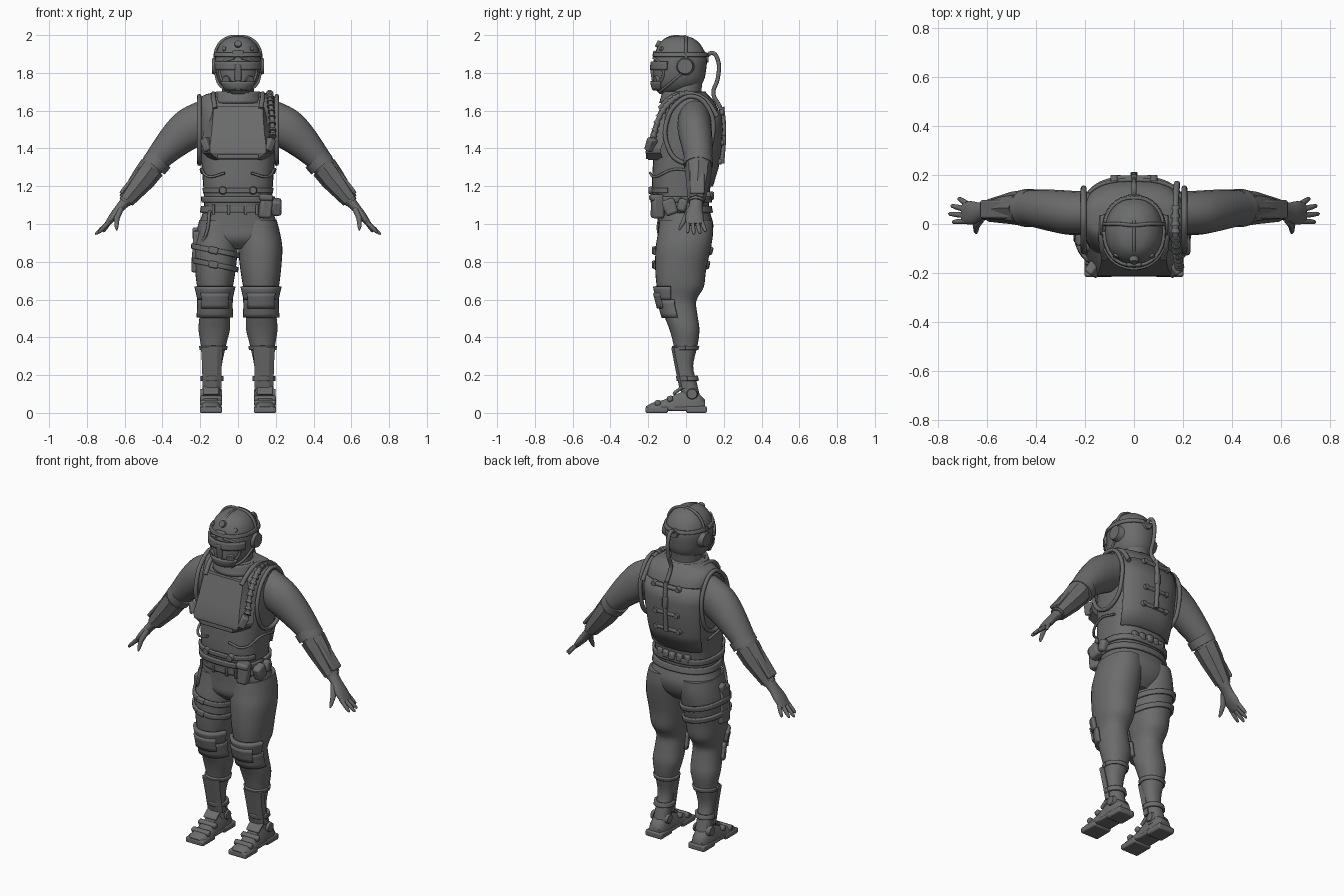
import bpy, bmesh, math
from mathutils import Vector, Matrix, Euler

cube = bpy.data.objects.get("Cube")
if cube:
    bpy.data.objects.remove(cube, do_unlink=True)

grey = bpy.data.materials.new("plain_grey")
grey.use_nodes = True
grey.diffuse_color = (0.15, 0.15, 0.15, 1)
grey.node_tree.nodes["Principled BSDF"].inputs["Base Color"].default_value = (0.15, 0.15, 0.15, 1)


# ---- helpers: all meshes are built in world space so they mirror about x = 0
def finish(name, bm, mirror=False, angle=40, thick=0, bevel=0):
    bmesh.ops.recalc_face_normals(bm, faces=bm.faces)
    me = bpy.data.meshes.new(name)
    bm.to_mesh(me)
    bm.free()
    ob = bpy.data.objects.new(name, me)
    bpy.context.scene.collection.objects.link(ob)
    me.materials.append(grey)
    if angle:
        for o in bpy.context.selected_objects:
            o.select_set(False)
        bpy.context.view_layer.objects.active = ob
        ob.select_set(True)
        bpy.ops.object.shade_smooth_by_angle(angle=math.radians(angle))
    if thick:
        m = ob.modifiers.new("thickness", "SOLIDIFY")
        m.thickness, m.offset = thick, 0
    if bevel:
        m = ob.modifiers.new("bevel", "BEVEL")
        m.width, m.segments = bevel, 2
    if mirror:
        ob.modifiers.new("mirror", "MIRROR")
    return ob


def loft(name, rings, closed=True, cap=True, **kw):
    bm = bmesh.new()
    vs = [[bm.verts.new(p) for p in r] for r in rings]
    n = len(vs[0])
    for a, b in zip(vs, vs[1:]):
        for i in range(n if closed else n - 1):
            j = (i + 1) % n
            bm.faces.new((a[i], a[j], b[j], b[i]))
    if closed and cap:
        bm.faces.new(vs[0])
        bm.faces.new(vs[-1])
    return finish(name, bm, **kw)


def smooth(rows, k=4):
    v = [Vector(r) for r in rows]
    out = []
    for i in range(len(v) - 1):
        a, b, c, d = v[max(i - 1, 0)], v[i], v[i + 1], v[min(i + 2, len(v) - 1)]
        for j in range(k):
            t = j / k
            out.append(b + (c - a) * (t / 2) + (a * 2 - b * 5 + c * 4 - d) * (t * t / 2)
                       + (b * 3 - a - c * 3 + d) * (t ** 3 / 2))
    return out + [v[-1]]


def oval(row, deg, p=2, off=0):
    z, cx, cy, rx, ry = row
    c, s = math.cos(math.radians(deg)), math.sin(math.radians(deg))
    f = lambda q: math.copysign(abs(q) ** (2 / p), q)
    return Vector((cx + (rx + off) * f(c), cy + (ry + off) * f(s), z))


def column(name, rows, p=2, n=32, **kw):
    return loft(name, [[oval(r, 360 * i / n, p) for i in range(n)] for r in rows], **kw)


def at(rows, z):
    for a, b in zip(rows, rows[1:]):
        if min(a[0], b[0]) <= z <= max(a[0], b[0]):
            return a.lerp(b, (z - a[0]) / ((b[0] - a[0]) or 1))
    return rows[-1]


# band hugging a column; -90 degrees is the front, tilt slants it along x
def wrap(name, rows, z0, z1, a0, a1, off=0.008, thick=0.014, tilt=0, p=2, **kw):
    rings = []
    for i in range(5):
        z = z0 + (z1 - z0) * i / 4
        ring = []
        for j in range(33):
            a = a0 + (a1 - a0) * j / 32
            zz = z + tilt * math.cos(math.radians(a))
            q = at(rows, zz).copy()
            q[0] = zz
            ring.append(oval(q, a, p, off))
        rings.append(ring)
    return loft(name, rings, closed=False, thick=thick, **kw)


def limb(name, rows, n=20, **kw):
    pts = [Vector(r[:3]) for r in rows]
    rings = []
    for i, r in enumerate(rows):
        t = (pts[min(i + 1, len(pts) - 1)] - pts[max(i - 1, 0)]).normalized()
        u = (Vector((0, 1, 0)) if abs(t.y) < 0.8 else Vector((1, 0, 0))).cross(t).normalized()
        w = t.cross(u)
        rings.append([pts[i] + u * r[3] * math.cos(math.tau * k / n) + w * r[4] * math.sin(math.tau * k / n)
                      for k in range(n)])
    return loft(name, rings, **kw)


def box(name, loc, size, rot=(0, 0, 0), mirror=False, bevel=0.008):
    bm = bmesh.new()
    e = Euler([math.radians(a) for a in rot])
    bmesh.ops.create_cube(bm, size=1, matrix=Matrix.LocRotScale(Vector(loc), e, Vector(size)))
    return finish(name, bm, mirror, bevel=bevel)


def disc(name, loc, axis, r, depth, mirror=False):
    bm = bmesh.new()
    q = Vector(axis).to_track_quat("Z", "Y")
    bmesh.ops.create_cone(bm, cap_ends=True, segments=20, radius1=r, radius2=r * 0.8, depth=depth,
                          matrix=Matrix.LocRotScale(Vector(loc), q, None))
    return finish(name, bm, mirror)


def cord(name, pts, r, closed=False):
    cu = bpy.data.curves.new(name, "CURVE")
    cu.dimensions, cu.bevel_depth, cu.bevel_resolution, cu.resolution_u = "3D", r, 2, 6
    s = cu.splines.new("BEZIER")
    s.bezier_points.add(len(pts) - 1)
    for b, p in zip(s.bezier_points, pts):
        b.co, b.handle_left_type, b.handle_right_type = p, "AUTO", "AUTO"
    s.use_cyclic_u = closed
    cu.use_fill_caps = True
    cu.materials.append(grey)
    bpy.context.scene.collection.objects.link(bpy.data.objects.new(name, cu))


# ---- torso and vest: rows are z, centre x, centre y, half width, half depth
torso = smooth([(1.09, 0, -.025, .178, .145), (1.2, 0, -.025, .184, .155), (1.32, 0, -.005, .194, .17),
                (1.45, 0, .008, .203, .172), (1.57, 0, .02, .208, .16), (1.64, 0, .025, .206, .13),
                (1.68, 0, .025, .185, .095), (1.7, 0, .02, .11, .08)])
column("vest", torso, p=2.7)
wrap("vest_hem", torso, 1.115, 1.145, 0, 360, p=2.7)
wrap("vest_waist_strap", torso, 1.165, 1.19, -160, -20, off=.006, p=2.7)
wrap("vest_back_panel", torso, 1.2, 1.6, 35, 145, off=.006, p=2.7)
for s in (-1, 1):
    cord("armhole_trim", [(s * .205, y, z) for y, z in
         [(-.1, 1.42), (-.1, 1.55), (-.04, 1.645), (.04, 1.675), (.12, 1.61), (.14, 1.46), (.08, 1.34), (-.03, 1.33)]],
         .012, True)
    cord("side_cable", [(s * .07, -.19, 1.27), (s * .15, -.165, 1.25), (s * .193, -.06, 1.29), (s * .19, .06, 1.27)], .007)
disc("strap_buckle", (.08, -.186, 1.178), (0, -1, 0), .022, .025, True)
collar = [Vector(r) for r in [(1.63, 0, -.01, .125, .12), (1.7, 0, -.01, .1, .1)]]
wrap("collar", collar, 1.64, 1.7, 0, 360)
column("neck", smooth([(1.6, 0, 0, .1, .1), (1.68, 0, -.005, .085, .085), (1.8, 0, .01, .085, .085)]))


# chest plate: rows are z, front y, half width, side flare
def plate_ring(z, y, w, f):
    return [Vector(c) for c in [(-w - f, y + .08, z), (-w, y, z), (w, y, z), (w + f, y + .08, z)]]


loft("chest_plate", [plate_ring(*r) for r in [(1.625, -.135, .13, .01), (1.54, -.165, .135, .03), (1.48, -.185, .14, .045),
     (1.4, -.212, .15, .045), (1.375, -.214, .145, .04), (1.34, -.2, .105, .04)]], angle=20)
box("chest_lower_lip", (0, -.203, 1.358), (.22, .02, .03))
box("chest_side_block", (.165, -.185, 1.42), (.04, .05, .07), (0, 25, 35), True)
for s in (-1, 1):
    cord("chest_plate_strap", [(s * .12, -.14, 1.61), (s * .13, -.08, 1.67), (s * .13, 0, 1.69), (s * .13, .1, 1.665)], .013)
path = smooth([(.185, -.17, 1.47), (.18, -.14, 1.57), (.172, -.08, 1.65), (.168, 0, 1.69), (.17, .1, 1.66), (.175, .165, 1.57)], 3)
cord("shoulder_cable", path, .013)
for p in path[:12]:
    disc("cable_rib", p, (0, .6, .8) if p.y < -.05 else (0, 1, 0), .02, .016)

# back spine tube with cross bars
cord("spine_tube", [(0, .19, 1.62), (0, .2, 1.5), (0, .19, 1.32)], .013)
box("spine_valve", (0, .195, 1.5), (.03, .035, .07))
for z, w in ((1.59, .08), (1.43, .07), (1.33, .075)):
    y = .188 if z > 1.4 else .175
    box("back_bar", (0, y, z), (w * 2, .02, .022))
    disc("back_bar_end", (w, y, z), (0, 1, 0), .018, .024, True)
cord("air_hose", [(0, .1, 1.88), (0, .14, 1.905), (0, .168, 1.87), (0, .168, 1.77), (0, .145, 1.69), (0, .18, 1.62), (0, .2, 1.56)], .011)
disc("hose_socket", (0, .105, 1.88), (0, 1, 0), .03, .03)

# ---- helmeted head
head = smooth([(1.688, 0, -.085, .04, .055), (1.72, 0, -.055, .08, .112), (1.76, 0, -.04, .106, .134), (1.82, 0, -.033, .119, .14),
               (1.88, 0, -.03, .121, .139), (1.94, 0, -.033, .103, .117), (1.98, 0, -.035, .064, .078), (1.994, 0, -.035, .02, .03)])
column("helmet", head, p=2.2)
wrap("face_visor", head, 1.815, 1.86, -155, -25, p=2.2)
wrap("brow_band", head, 1.885, 1.905, -180, 180, off=.004, p=2.2)
wrap("jaw_guard", head, 1.71, 1.755, -140, -40, p=2.2)
box("nose_ridge", (0, -.172, 1.8), (.035, .03, .09), (8, 0, 0))
disc("mouth_filter", (0, -.168, 1.735), (0, -1, -.2), .03, .03)
disc("cheek_filter", (.057, -.15, 1.765), (.5, -1, -.2), .026, .035, True)
disc("forehead_lamp", (0, -.143, 1.95), (0, -1, .5), .022, .03)
box("forehead_block", (0, -.165, 1.9), (.06, .02, .035))
disc("temple_bolt", (.07, -.125, 1.925), (.5, -1, .5), .014, .025, True)
disc("ear_cup", (.121, -.005, 1.835), (1, 0, 0), .05, .034, True)
for s in (-1, 1):
    cord("face_strip", [(s * .02, -.17, 1.88), (s * .085, -.137, 1.85), (s * .095, -.12, 1.79), (s * .045, -.165, 1.72)], .008)
    cord("chin_strap", [(s * .12, -.02, 1.8), (s * .1, -.09, 1.74), (s * .05, -.14, 1.7)], .007)
cord("headset_band", [(.126, 0, 1.86), (.108, 0, 1.94), (.06, 0, 1.984), (0, -.005, 1.993), (-.06, 0, 1.984), (-.108, 0, 1.94), (-.126, 0, 1.86)], .008)
cord("crown_ridge", [(0, -.145, 1.94), (0, -.1, 1.982), (0, -.03, 1.992), (0, .05, 1.967), (0, .1, 1.9)], .007)

# ---- arms: rows are x, y, z and two radii
arm = smooth([(.14, .045, 1.57, .1, .085), (.25, .045, 1.51, .108, .09), (.335, .055, 1.44, .092, .085),
              (.425, .065, 1.345, .068, .073), (.5, .065, 1.245, .055, .058), (.6, .055, 1.115, .034, .04)])
limb("arm", arm, mirror=True)
limb("elbow_cuff", [(.415, .065, 1.345, .074, .078), (.445, .065, 1.308, .073, .077)], mirror=True)
limb("forearm_guard", [(.455, .065, 1.3, .07, .073), (.5, .065, 1.24, .066, .066), (.592, .055, 1.125, .044, .046)], n=8, angle=20, mirror=True)
box("forearm_plate", (.56, .06, 1.24), (.02, .075, .2), (0, -38, 0), True)
limb("palm", smooth([(.59, .055, 1.125, .03, .036), (.625, .05, 1.085, .024, .037), (.66, .045, 1.04, .022, .048), (.695, .046, .997, .013, .043)]), mirror=True)
for y, tip in ((.082, (.715, .105, .958)), (.058, (.745, .075, .95)), (.034, (.755, .042, .945)), (.012, (.74, .008, .952))):
    a, b = Vector((.68, y, 1.012)), Vector(tip)
    limb("finger", [(*a, .012, .012), (*a.lerp(b, .6), .011, .011), (*a.lerp(b, .92), .008, .008), (*b, .003, .003)], n=10, mirror=True)
limb("thumb", [(.62, .025, 1.08, .015, .018), (.642, -.005, 1.03, .015, .015), (.643, -.028, .985, .01, .01), (.642, -.037, .968, .004, .004)], n=10, mirror=True)

# ---- hips, legs, feet
hips = smooth([(1.13, 0, -.02, .176, .135), (1.06, 0, -.012, .187, .14), (.99, 0, -.002, .208, .147), (.92, 0, -.01, .19, .135), (.87, 0, -.01, .1, .09)])
column("hips", hips, p=2.3)
leg = smooth([(1.02, .105, 0, .1, .14), (.95, .11, -.003, .113, .146), (.87, .118, -.015, .117, .146), (.76, .12, -.028, .108, .135),
              (.67, .122, -.03, .095, .125), (.62, .122, -.038, .083, .105), (.58, .122, -.04, .078, .093), (.51, .123, -.026, .081, .088),
              (.44, .126, -.008, .083, .079), (.36, .13, -.002, .067, .064), (.25, .135, -.005, .049, .043), (.16, .138, .012, .045, .045),
              (.06, .14, .03, .05, .052)])
column("leg", leg, p=2.2, mirror=True)
wrap("knee_pad_upper", leg, .6, .67, -160, -20, off=.01, thick=.02, p=2.2, mirror=True)
wrap("knee_pad_lower", leg, .505, .6, -170, -10, off=.008, thick=.018, p=2.2, mirror=True)
wrap("knee_cap", leg, .555, .635, -130, -50, off=.02, thick=.016, p=2.2, mirror=True)
wrap("shin_cuff", leg, .335, .355, 0, 360, off=.003, mirror=True)
loft("shin_guard", [[Vector(c) for c in [(.138 - w, y + .05, z), (.138 - w, y + .015, z), (.138 - w * .5, y, z), (.138 + w * .5, y, z),
     (.138 + w, y + .015, z), (.138 + w, y + .05, z)]] for z, y, w in [(.345, -.078, .058), (.25, -.06, .052), (.13, -.035, .05)]], angle=20, mirror=True)
wrap("ankle_strap", leg, .17, .195, 0, 360, mirror=True)
# foot: rows are y, half width, top height
foot = [(.1, .035, .07), (.07, .048, .1), (0, .05, .12), (-.06, .052, .095), (-.12, .056, .068), (-.18, .057, .053), (-.212, .045, .035)]
loft("foot", [[Vector(c) for c in [(.143 - w, y, .015), (.143 - w, y, h * .6), (.143 - w * .6, y, h), (.143 + w * .6, y, h),
     (.143 + w, y, h * .6), (.143 + w, y, .015)]] for y, w, h in foot], angle=50, mirror=True)
box("front_sole", (.143, -.155, .016), (.118, .12, .032), (0, 0, 0), True)
box("middle_sole", (.143, -.04, .022), (.108, .14, .022), (0, 0, 0), True)
box("heel_sole", (.143, .055, .018), (.108, .11, .036), (0, 0, 0), True)
box("instep_plate", (.143, -.035, .125), (.085, .085, .018), (38, 0, 0), True)
for y, z in ((-.085, .075), (-.15, .053)):
    box("foot_strap", (.143, y, z), (.116, .03, .03), (18, 0, 0), True)
disc("ankle_disc", (.188, .032, .1), (1, 0, 0), .032, .022, True)
disc("inner_ankle_disc", (.092, .032, .1), (-1, 0, 0), .03, .016, True)

# ---- belt, pouches and thigh holster
wrap("belt", hips, 1.06, 1.095, 0, 360, p=2.3)
for x in (-.13, -.05, .04, .1):
    box("belt_loop", (x, -.163, 1.077), (.016, .014, .055), bevel=.003)
box("front_pouch", (.145, -.15, 1.09), (.065, .065, .12), (0, 5, 15), bevel=.014)
box("front_pouch_flap", (.145, -.155, 1.14), (.072, .07, .035), (0, 5, 15), bevel=.012)
box("side_pouch", (.205, -.085, 1.09), (.05, .07, .085), (20, 0, 0), bevel=.014)
box("hip_pouch", (.2, -.02, 1.1), (.05, .05, .07), (-15, 0, 0), bevel=.014)
for i in range(5):
    box("back_pouch", (-.09 + i * .045, .132 - .01 * abs(i - 2), 1.15), (.038, .035, .045), bevel=.01)
right_leg = [Vector((r[0], -r[1], *r[2:])) for r in leg]
wrap("upper_thigh_strap", right_leg, .845, .872, 0, 360, off=.007, tilt=-.025, p=2.2)
wrap("lower_thigh_strap", right_leg, .77, .797, 0, 360, off=.007, tilt=-.025, p=2.2)
for x, z in ((-.13, .86), (-.13, .785)):
    box("strap_clip", (x, -.172, z), (.05, .018, .036), (0, 12, 0))
box("holster", (-.222, -.04, .855), (.04, .085, .22), (4, 3, 0), bevel=.012)
box("holster_grip", (-.224, -.025, .95), (.034, .045, .06), (-15, 0, 0), bevel=.01)
cord("holster_hanger", [(-.15, -.13, 1.07), (-.165, -.145, .96), (-.2, -.1, .88)], .009)
